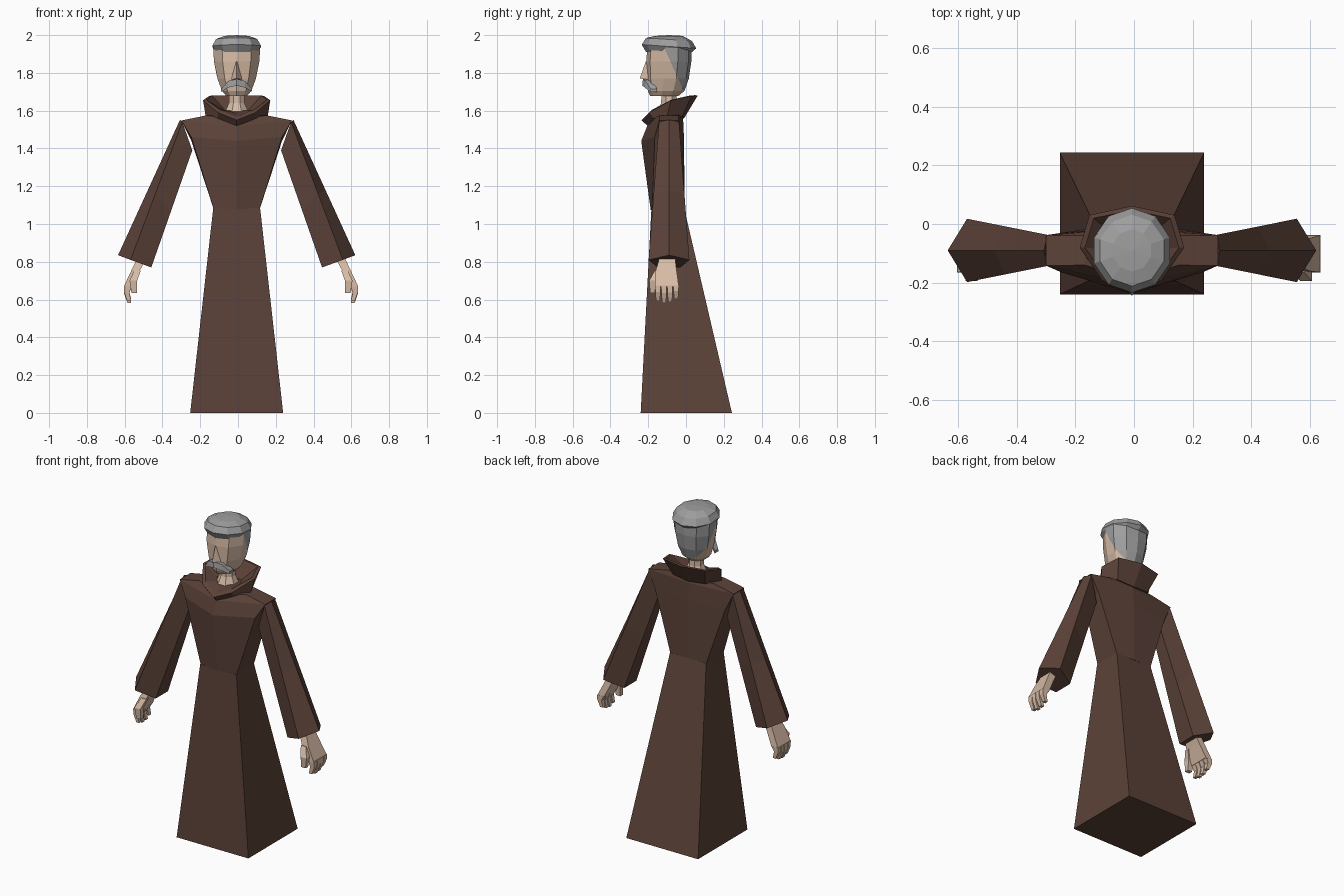
import bpy, bmesh, math
from mathutils import Vector

if "Cube" in bpy.data.objects:
    bpy.data.objects.remove(bpy.data.objects["Cube"])

CX = -0.007   # body axis
CY = -0.09    # middle depth of neck, sleeves and head


def material(name, rgb):
    m = bpy.data.materials.new(name)
    m.diffuse_color = (*rgb, 1)
    m.use_nodes = True
    m.node_tree.nodes["Principled BSDF"].inputs["Base Color"].default_value = m.diffuse_color
    return m


ROBE = material("brown cloth", (0.107, 0.055, 0.041))
SKIN = material("skin", (0.68, 0.50, 0.38))
HAIR = material("grey hair", (0.34, 0.34, 0.345))


def finish(name, bm, mats, shift=CX):
    bmesh.ops.recalc_face_normals(bm, faces=bm.faces[:])
    bmesh.ops.translate(bm, verts=bm.verts[:], vec=(shift, 0, 0))
    me = bpy.data.meshes.new(name)
    bm.to_mesh(me)
    bm.free()
    for m in mats:
        me.materials.append(m)
    ob = bpy.data.objects.new(name, me)
    bpy.context.collection.objects.link(ob)
    return ob


def loft(bm, rings, caps=(True, True)):
    """Skin a list of equal-length point rings; returns the last ring."""
    vr = [[bm.verts.new(p) for p in r] for r in rings]
    n = len(vr[0])
    for a, b in zip(vr, vr[1:]):
        for i in range(n):
            j = (i + 1) % n
            bm.faces.new((a[i], a[j], b[j], b[i]))
    if caps[0]:
        bm.faces.new(vr[0][::-1])
    if caps[1]:
        bm.faces.new(vr[-1])
    return vr[-1]


def mirror_x(half):
    """Close a half ring that runs from front centre to back centre."""
    return half + [(-x, y, z) for x, y, z in half[-2:0:-1]]


def mirror_y(half):
    return half + [(x, 2 * CY - y, z) for x, y, z in half[:0:-1]]


def box_ring(x0, x1, y0, y1, z):
    return [(x0, y0, z), (x1, y0, z), (x1, y1, z), (x0, y1, z)]


# Skirt: square hem tapering to the waist
bm = bmesh.new()
loft(bm, [box_ring(-.246, .246, -.24, .243, 0),
          box_ring(-.124, .124, -.183, -.01, 1.085)])
finish("skirt", bm, [ROBE])

# Torso: keeled chest, shoulders, neck opening
bm = bmesh.new()
loft(bm, [mirror_x(r) for r in (
    [(0, -.187, 1.075), (.124, -.18, 1.085), (.124, -.012, 1.085), (0, -.008, 1.085)],
    [(0, -.237, 1.44), (.24, -.165, 1.46), (.24, -.03, 1.44), (0, -.01, 1.44)],
    [(0, -.205, 1.52), (.293, -.142, 1.548), (.293, -.038, 1.548), (0, -.015, 1.55)],
    [(0, -.19, 1.55), (.16, -.14, 1.575), (.16, -.04, 1.575), (0, -.02, 1.58)])])
finish("torso", bm, [ROBE])

# Flared collar: base, raised rim, then down inside to the neck
bm = bmesh.new()
loft(bm, [mirror_x(r) for r in (
    [(0, -.2, 1.515), (.1, -.17, 1.56), (.165, -.1, 1.575), (.11, -.02, 1.57), (0, -.01, 1.56)],
    [(0, -.235, 1.55), (.1, -.195, 1.59), (.178, -.08, 1.655), (.145, .03, 1.678), (0, .062, 1.68)],
    [(0, -.215, 1.568), (.09, -.18, 1.605), (.16, -.08, 1.657), (.13, .02, 1.68), (0, .047, 1.682)],
    [(0, -.16, 1.59), (.06, -.14, 1.6), (.08, -.09, 1.6), (.06, -.04, 1.6), (0, -.03, 1.6)])])
finish("collar", bm, [ROBE])

# Sleeves: five-sided, widening to the cuff
for side, label in ((1, "right"), (-1, "left")):
    rings = [mirror_y(r) for r in (
        [(.30, CY, 1.552), (.288, -.143, 1.54), (.235, -.125, 1.39)],
        [(.628, CY, .835), (.562, -.198, .81), (.452, -.15, .77)])]
    mid = [tuple(Vector(a).lerp(Vector(b), .52)) for a, b in zip(*rings)]
    bm = bmesh.new()
    loft(bm, [[(side * x, y, z) for x, y, z in r] for r in (rings[0], mid, rings[1])])
    finish(label + "_sleeve", bm, [ROBE])

# Hands: palm, four curled fingers and a thumb
for side, label in ((1, "right"), (-1, "left")):
    parts = [[box_ring(.49, .54, -.135, -.06, .84),
              box_ring(.535, .58, -.16, -.05, .755),
              box_ring(.575, .62, -.165, -.038, .67)]]
    for i in range(4):
        y = -.164 + i * .032
        drop = (.01, 0, .004, .02)[i]
        parts.append([box_ring(.575, .62, y, y + .03, .675),
                      box_ring(.592, .62, y + .002, y + .029, .635 + drop / 2),
                      box_ring(.582, .602, y + .005, y + .026, .583 + drop)])
    parts.append([box_ring(.53, .565, -.165, -.14, .755),
                  box_ring(.55, .59, -.195, -.16, .70),
                  box_ring(.55, .58, -.19, -.165, .635)])
    bm = bmesh.new()
    for rings in parts:
        loft(bm, [[(side * x, y, z) for x, y, z in r] for r in rings])
    finish(label + "_hand", bm, [SKIN], .016)

# Neck
bm = bmesh.new()
loft(bm, [[(r * math.cos(a), CY + r * math.sin(a), z)
           for a in (math.radians(22.5 + 45 * i) for i in range(8))]
          for r, z in ((.072, 1.58), (.045, 1.64), (.042, 1.72))])
finish("neck", bm, [SKIN])


# Head: tapered to the jaw; hair covers everything behind a slanted cut
def head_ring(w, f, b, z):
    return mirror_x([(0, f, z), (w * .62, f + .02, z), (w, f * .6 + b * .4, z),
                     (w, f * .3 + b * .7, z), (w * .6, b - .015, z), (0, b, z)])


bm = bmesh.new()
loft(bm, [head_ring(*r) for r in ((.055, -.19, -.04, 1.678), (.078, -.202, -.008, 1.705),
                                  (.102, -.207, .015, 1.77), (.12, -.21, .028, 1.86),
                                  (.125, -.205, .03, 1.94))])
p, n = Vector((0, -.11, 1.92)), Vector((0, .22, .10))
bmesh.ops.bisect_plane(bm, geom=bm.verts[:] + bm.edges[:] + bm.faces[:],
                       plane_co=p, plane_no=n)
for f in bm.faces:
    f.material_index = int((f.calc_center_median() - p).dot(n) > 0)
finish("head", bm, [SKIN, HAIR])

# Hair cap: ten-sided dome with an overhanging rim
bm = bmesh.new()
rings = []
for r, z, tilt in ((.118, 1.91, 0), (.14, 1.94, -.01), (.118, 1.977, -.008), (.07, 1.996, 0)):
    ring = []
    for i in range(10):
        a = math.radians(36 * i - 90)
        ring.append((r * .97 * math.cos(a), CY + r * 1.03 * math.sin(a), z + tilt * math.sin(a)))
    rings.append(ring)
crown = loft(bm, rings, (True, False))
tip = bm.verts.new((0, CY, 2.0))
for i in range(10):
    bm.faces.new((crown[i], crown[(i + 1) % 10], tip))
finish("hair_cap", bm, [HAIR])

# Nose: wedge widening downward
bm = bmesh.new()
loft(bm, [[(-.008, -.2, 1.86), (0, -.213, 1.86), (.008, -.2, 1.86)],
          [(-.028, -.2, 1.765), (0, -.245, 1.77), (.028, -.2, 1.765)]])
finish("nose", bm, [SKIN])

# Moustache: drooping tapered sides
bm = bmesh.new()
loft(bm, [[(x, y, hi), (x, y - .004, lo), (x, y + .035, lo), (x, y + .035, hi)]
          for x, y, hi, lo in ((-.082, -.188, 1.715, 1.7), (-.045, -.213, 1.757, 1.722),
                               (0, -.228, 1.768, 1.733), (.045, -.213, 1.757, 1.722),
                               (.082, -.188, 1.715, 1.7))])
finish("moustache", bm, [HAIR])
